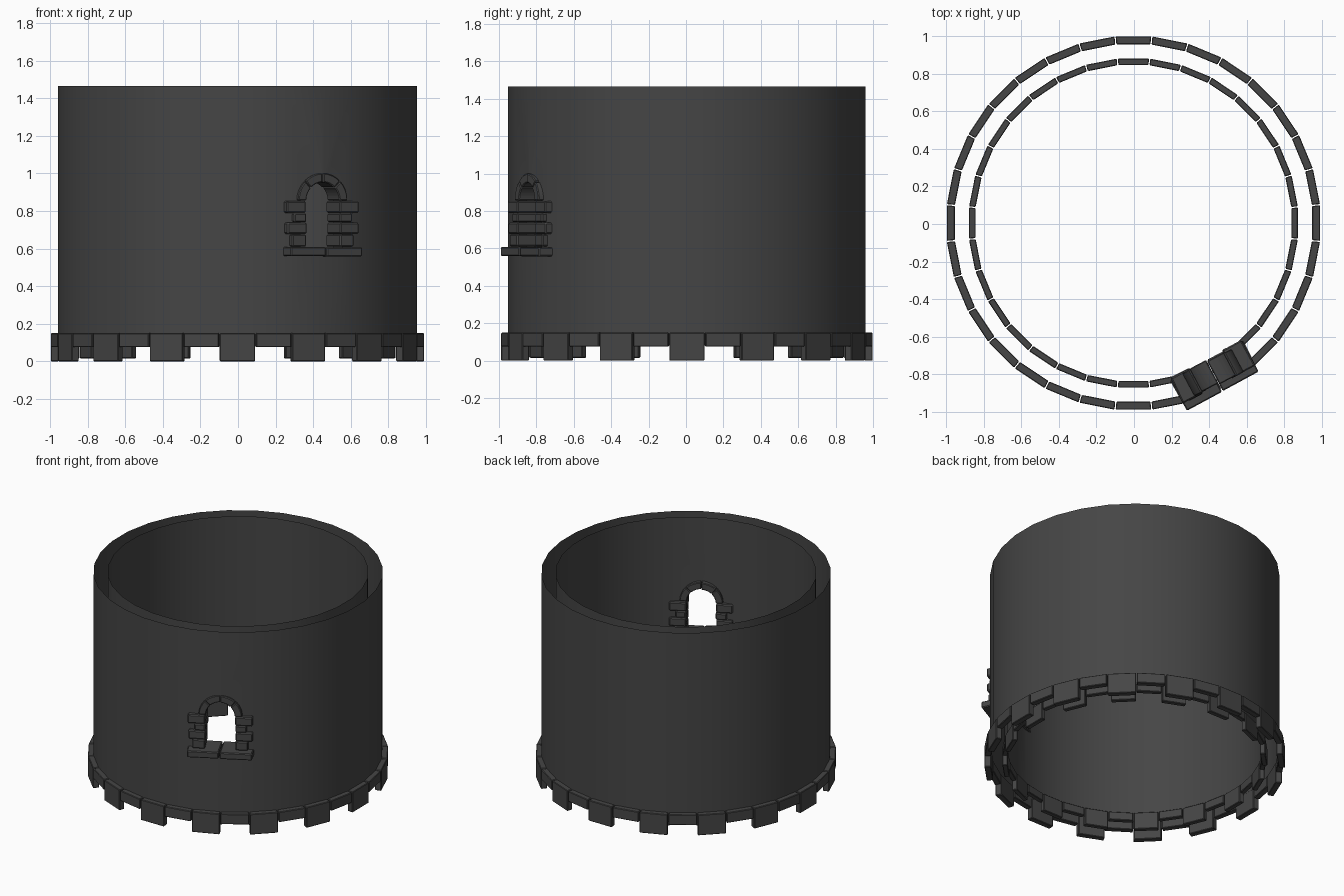
import bpy, bmesh, math, random
from mathutils import Matrix, Vector

if "Cube" in bpy.data.objects:
    bpy.data.objects.remove(bpy.data.objects["Cube"])

random.seed(4)
CX, CY = -0.003, 0.005
N = 32
STEP = 2 * math.pi / N

stone = bpy.data.materials.new("dark grey stone")
stone.diffuse_color = (0.06, 0.06, 0.06, 1)
stone.use_nodes = True
stone.node_tree.nodes["Principled BSDF"].inputs["Base Color"].default_value = stone.diffuse_color


def make(name, bm, bevel=0.0):
    bmesh.ops.recalc_face_normals(bm, faces=bm.faces[:])
    if bevel:
        bmesh.ops.bevel(bm, geom=bm.edges[:], offset=bevel, segments=1, affect='EDGES')
    me = bpy.data.meshes.new(name)
    bm.to_mesh(me)
    bm.free()
    me.materials.append(stone)
    ob = bpy.data.objects.new(name, me)
    bpy.context.collection.objects.link(ob)
    return ob


def prism(bm, pts, offset):
    """Extrude a planar loop of points by an offset vector."""
    a = [bm.verts.new(p) for p in pts]
    b = [bm.verts.new(Vector(p) + Vector(offset)) for p in pts]
    bm.faces.new(a)
    bm.faces.new(b[::-1])
    n = len(a)
    for i in range(n):
        bm.faces.new((a[i], b[i], b[(i + 1) % n], a[(i + 1) % n]))


# Base rings: alternating tall and short stones, outer and inner
def stone_ring(name, r0, r1, z_tall, z_short, z_top):
    bm = bmesh.new()
    for i in range(N):
        m = Matrix.Translation((CX, CY, 0)) @ Matrix.Rotation(i * STEP, 4, 'Z')
        z = z_tall if i % 2 == 0 else z_short
        k = math.tan(STEP / 2)
        w0, w1 = r0 * k - 0.003, r1 * k - 0.003
        pts = [m @ Vector(p) for p in ((r0, -w0, z), (r1, -w1, z), (r1, w1, z), (r0, w0, z))]
        prism(bm, pts, (0, 0, z_top - z))
    return make(name, bm, 0.004)


stone_ring("outer_base_stones", 0.950, 0.993, 0.0, 0.075, 0.15)
stone_ring("inner_base_stones", 0.840, 0.875, 0.015, 0.08, 0.14)

# Tower wall: closed ring first, so the window can be cut cleanly
R_OUT, R_IN, Z0, Z1 = 0.96, 0.865, 0.08, 1.465
bm = bmesh.new()
rings = [[bm.verts.new((CX + r * math.cos((i + .5) * STEP), CY + r * math.sin((i + .5) * STEP), z))
          for i in range(N)] for r, z in ((R_OUT, Z0), (R_OUT, Z1), (R_IN, Z1), (R_IN, Z0))]
for a in range(4):
    p, q = rings[a], rings[(a + 1) % 4]
    for i in range(N):
        j = (i + 1) % N
        bm.faces.new((p[i], p[j], q[j], q[i]))
wall = make("tower_wall", bm)

# Window frame space: x along the wall, -y outward, z up
WIN = Matrix.Translation((CX, CY, 0)) @ Matrix.Rotation(math.radians(28), 4, 'Z')
ARCH_Z = 0.855


def arc(r, a0, a1, n, y):
    return [Vector((r * math.cos(a0 + (a1 - a0) * i / n), y,
                    ARCH_Z + r * math.sin(a0 + (a1 - a0) * i / n))) for i in range(n + 1)]


# Window cutter, a little wider than the opening so its edges sit in the stones
bm = bmesh.new()
prism(bm, [Vector((-.125, -1.1, .585)), Vector((.125, -1.1, .585))] + arc(.125, 0, math.pi, 12, -1.1),
      (0, 0.5, 0))
bm.transform(WIN)
cutter = make("window_cutter", bm)
cutter.hide_render = True
mod = wall.modifiers.new("window", 'BOOLEAN')
mod.object, mod.operation, mod.solver = cutter, 'DIFFERENCE', 'EXACT'
bpy.context.view_layer.objects.active = wall
wall.select_set(True)
bpy.ops.object.modifier_apply(modifier="window")
bpy.data.objects.remove(cutter)

# Open the wall: leave only the outer and inner shells
bm = bmesh.new()
bm.from_mesh(wall.data)
caps = [f for f in bm.faces
        if 0.875 < math.hypot(f.calc_center_median().x - CX, f.calc_center_median().y - CY) < 0.94]
bmesh.ops.delete(bm, geom=caps, context='FACES')
bm.to_mesh(wall.data)
bm.free()
bpy.ops.object.shade_smooth_by_angle(angle=math.radians(30))


def box(bm, x0, x1, y0, y1, z0, z1):
    j = lambda: random.uniform(-.004, .004)
    prism(bm, [Vector((x + j(), y + j(), z0)) for x, y in ((x0, y0), (x1, y0), (x1, y1), (x0, y1))],
          (0, 0, z1 - z0))


# Jamb stones: alternating narrow and wide courses
bm = bmesh.new()
courses = [(0.61, 0.675, 0.185), (0.677, 0.738, 0.215), (0.74, 0.788, 0.175), (0.79, 0.853, 0.215)]
for z0, z1, w in courses:
    for s in (-1, 1):
        x0, x1 = sorted((s * 0.1, s * w))
        box(bm, x0, x1, -0.972, -0.82, z0, z1)
bm.transform(WIN)
make("window_jambs", bm, 0.007)

# Sill of two stones
bm = bmesh.new()
box(bm, -0.22, -0.003, -1.012, -0.83, 0.56, 0.608)
box(bm, 0.003, 0.22, -1.012, -0.83, 0.558, 0.606)
bm.transform(WIN)
make("window_sill", bm, 0.006)

# Arch of four wedge stones
bm = bmesh.new()
for i in range(4):
    a0, a1 = i * math.pi / 4 + .01, (i + 1) * math.pi / 4 - .01
    y = -0.97 + random.uniform(-.006, .006)
    prism(bm, arc(.097, a0, a1, 4, y) + arc(.146, a1, a0, 4, y), (0, 0.14, 0))
bm.transform(WIN)
make("window_arch", bm, 0.005)
